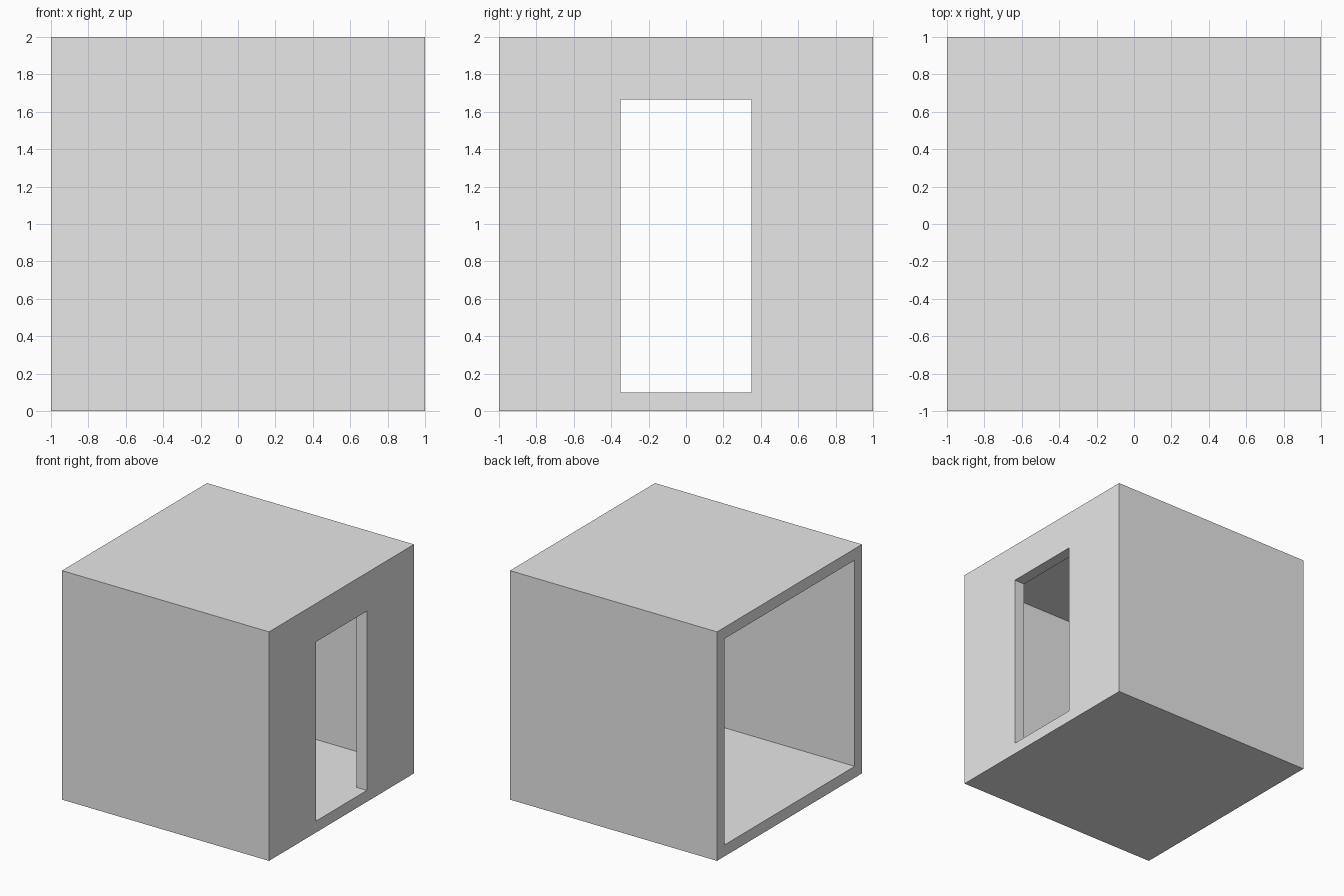
import bpy
import bmesh

cube = bpy.data.objects.get("Cube")
if cube:
    bpy.data.objects.remove(cube, do_unlink=True)

# Plain grey material
grey = bpy.data.materials.new("light grey")
grey.use_nodes = True
colour = (0.8, 0.8, 0.8, 1.0)
grey.diffuse_color = colour
grey.node_tree.nodes["Principled BSDF"].inputs["Base Color"].default_value = colour

WALL = 0.1
DOOR_HALF = 0.35
DOOR_TOP = 1.665

bm = bmesh.new()


def section(x, half_width, bottom, top):
    """Rectangular cross-section of the room, starting with its bottom edge."""
    corners = [(-half_width, bottom), (half_width, bottom),
               (half_width, top), (-half_width, top)]
    return [bm.verts.new((x, y, z)) for y, z in corners]


# Sections: outer shell, doorway through the wall, then the inner cavity
outer_open = section(-1, 1, 0, 2)
outer_door = section(1, 1, 0, 2)
door_out = section(1, DOOR_HALF, WALL, DOOR_TOP)
door_in = section(1 - WALL, DOOR_HALF, WALL, DOOR_TOP)
cavity_end = section(1 - WALL, 1 - WALL, WALL, 2 - WALL)
cavity_open = section(-1, 1 - WALL, WALL, 2 - WALL)
loop = [outer_open, outer_door, door_out, door_in, cavity_end, cavity_open]

# Skin the sections in a closed loop; the floor side is made separately
inside = (door_out, door_in, cavity_end)
for a, b in zip(loop, loop[1:] + loop[:1]):
    for i in range(4):
        if i == 0 and any(a is s for s in inside):
            continue
        j = (i + 1) % 4
        bm.faces.new((a[i], a[j], b[j], b[i]))

# Flush floor that runs on through the doorway
path = [door_out, door_in, cavity_end, cavity_open]
bm.faces.new([s[0] for s in path] + [s[1] for s in reversed(path)])

bmesh.ops.recalc_face_normals(bm, faces=bm.faces[:])
mesh = bpy.data.meshes.new("room_shell")
bm.to_mesh(mesh)
bm.free()
mesh.materials.append(grey)

room = bpy.data.objects.new("room_shell", mesh)
bpy.context.collection.objects.link(room)
